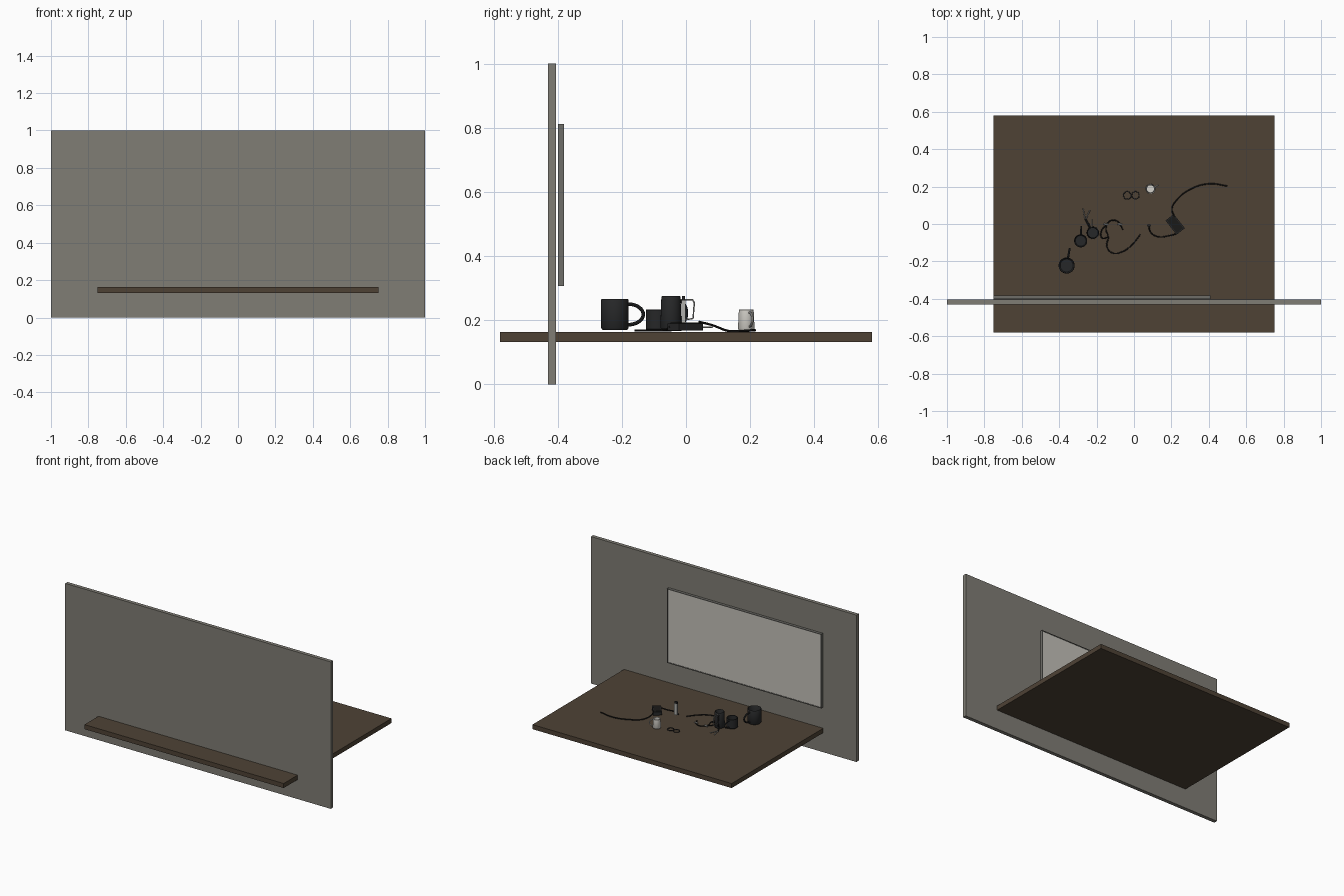
import bpy, bmesh, math
from mathutils import Vector

if "Cube" in bpy.data.objects:
    bpy.data.objects.remove(bpy.data.objects["Cube"])


def material(name, srgb):
    m = bpy.data.materials.new(name)
    lin = [((c / 255 + 0.055) / 1.055) ** 2.4 if c > 10 else c / 3295 for c in srgb]
    m.diffuse_color = (*lin, 1)
    m.use_nodes = True
    m.node_tree.nodes["Principled BSDF"].inputs["Base Color"].default_value = m.diffuse_color
    return m


WALL = material("wall grey", (128, 125, 117))
WOOD = material("dark brown wood", (78, 66, 53))
BOARD = material("pale board", (196, 193, 185))
FRAME = material("frame grey", (110, 109, 104))
BLACK = material("charcoal black", (38, 39, 40))
CABLE = material("cable black", (26, 25, 24))
WHITE = material("off white", (214, 211, 204))
METAL = material("light metal", (176, 176, 172))


def finish(name, bm, mat, smooth=False):
    bmesh.ops.recalc_face_normals(bm, faces=bm.faces)
    me = bpy.data.meshes.new(name)
    bm.to_mesh(me)
    bm.free()
    ob = bpy.data.objects.new(name, me)
    bpy.context.collection.objects.link(ob)
    me.materials.append(mat)
    if smooth:
        bpy.ops.object.select_all(action='DESELECT')
        ob.select_set(True)
        bpy.context.view_layer.objects.active = ob
        bpy.ops.object.shade_smooth_by_angle(angle=math.radians(40))
    return ob


def box(name, lo, hi, mat, turn=0):
    """Box between two corners, turned about its own upright axis."""
    bm = bmesh.new()
    bmesh.ops.create_cube(bm, size=1)
    for v in bm.verts:
        v.co = Vector([v.co[i] * (hi[i] - lo[i]) for i in range(3)])
    ob = finish(name, bm, mat)
    ob.location = [(a + b) / 2 for a, b in zip(lo, hi)]
    ob.rotation_euler.z = turn
    return ob


def lathe(name, profile, centre, mat, n=40):
    """Spin an (r, z) profile that starts and ends on the axis."""
    bm = bmesh.new()
    vs = [bm.verts.new((r, 0, z)) for r, z in profile]
    es = [bm.edges.new(p) for p in zip(vs, vs[1:])]
    bmesh.ops.spin(bm, geom=vs + es, axis=(0, 0, 1), cent=(0, 0, 0),
                   angle=2 * math.pi, steps=n, use_duplicate=False)
    bmesh.ops.remove_doubles(bm, verts=bm.verts, dist=1e-5)
    ob = finish(name, bm, mat, True)
    ob.location = centre
    return ob


def tube(name, pts, r, mat, cyclic=False, smooth=True):
    """Round tube through points, swept along a curve."""
    cu = bpy.data.curves.new(name, 'CURVE')
    cu.dimensions = '3D'
    cu.bevel_depth, cu.bevel_resolution = r, 2
    cu.use_fill_caps = not cyclic
    cu.resolution_u = 8
    if smooth:
        sp = cu.splines.new('BEZIER')
        sp.bezier_points.add(len(pts) - 1)
        for b, p in zip(sp.bezier_points, pts):
            b.co = p
            b.handle_left_type = b.handle_right_type = 'AUTO'
    else:
        sp = cu.splines.new('POLY')
        sp.points.add(len(pts) - 1)
        for b, p in zip(sp.points, pts):
            b.co = (*p, 1)
    sp.use_cyclic_u = cyclic
    ob = bpy.data.objects.new(name, cu)
    bpy.context.collection.objects.link(ob)
    cu.materials.append(mat)
    bpy.ops.object.select_all(action='DESELECT')
    ob.select_set(True)
    bpy.context.view_layer.objects.active = ob
    bpy.ops.object.convert(target='MESH')
    bpy.ops.object.shade_smooth_by_angle(angle=math.radians(40))
    return ob


def mug(name, x, y, z0, z1, r, reach, aim, mat, r_top=None, thick=0.004):
    """Open cup with a C-shaped handle that points along angle aim."""
    h, rt = z1 - z0, r_top or r
    lathe(name, [(0, 0), (r * .9, 0), (r, h * .06), (rt, h * .97), (rt - thick / 2, h),
                 (rt - thick, h * .97), (r - thick, h * .12), (r * .8, h * .07), (0, h * .07)],
          (x, y, z0), mat)
    d = Vector((math.cos(aim), math.sin(aim), 0))
    pts = []
    for i in range(9):
        a = math.radians(-90 + i * 22.5)
        out = r * .9 + (reach - r * .9) * math.cos(a)
        pts.append(Vector((x, y, z0 + h * (.5 + .34 * math.sin(a)))) + d * out)
    tube(name + "_handle", pts, r * .13, mat)


# wall and table top
box("back_wall", (-1, -.43, 0), (1, -.405, 1), WALL)
box("table_top", (-.75, -.58, .132), (.75, .58, .163), WOOD)

# wall board: pale panel with a slim frame
box("board_panel", (-.745, -.4, .313), (.405, -.384, .807), BOARD)
for nm, lo, hi in (("bottom", (-.75, -.4, .307), (.41, -.381, .313)),
                   ("top", (-.75, -.4, .807), (.41, -.381, .812)),
                   ("left", (-.75, -.4, .313), (-.745, -.381, .807)),
                   ("right", (.405, -.4, .313), (.41, -.381, .807))):
    box("board_frame_" + nm, lo, hi, FRAME)

# mugs
mug("large_mug", -.36, -.222, .17, .266, .043, .09, math.radians(80), BLACK)
mug("small_mug", -.285, -.09, .168, .234, .035, .076, math.radians(88), BLACK)
mug("tall_cup", -.22, -.047, .17, .275, .033, .055, math.radians(115), BLACK, .03)
mug("white_mug", .088, .188, .17, .234, .026, .046, math.radians(25), WHITE, .023)

# square wire handle on the tall cup
tube("wire_handle", [(-.225, -.018, .264), (-.225, .02, .264), (-.225, .026, .255),
                     (-.225, .022, .205), (-.225, -.015, .2)], .0025, METAL, smooth=False)

# small tools lying beside the cups
for i, (a, b) in enumerate((((-.272, .083), (-.262, .03)), ((-.235, .075), (-.258, .025)))):
    tube(f"tool_arm_{i}", [(*a, .178), (*b, .178)], .003, METAL, smooth=False)
    tube(f"tool_grip_{i}", [(*b, .178), (b[0] + .025, b[1] - .05, .176)], .004, BLACK, smooth=False)

# flat device with its power lead
box("device_body", (.192, -.05, .168), (.248, .046, .19), BLACK, math.radians(38))
box("device_screen", (.198, -.044, .19), (.242, .04, .193), CABLE, math.radians(38))
tube("power_lead", [(.215, .04, .195), (.203, .08, .185), (.23, .13, .167), (.3, .185, .167),
                    (.4, .215, .168), (.5, .203, .17)], .0035, CABLE)
tube("short_lead", [(.235, -.05, .18), (.19, -.062, .17), (.13, -.068, .17), (.09, -.045, .172),
                    (.078, -.005, .188)], .0035, CABLE)

# upright stick at the end of the short lead
box("stick_body", (.07, -.014, .185), (.09, -.002, .262), METAL)
box("stick_cap", (.071, -.013, .262), (.089, -.003, .275), BLACK)

# looped cable with pale plugs
tube("loop_cable", [(.035, -.055, .168), (-.01, -.11, .168), (-.06, -.147, .168),
                    (-.115, -.155, .168), (-.145, -.12, .168), (-.138, -.07, .168),
                    (-.15, -.025, .17), (-.13, .015, .172), (-.09, .015, .174),
                    (-.06, -.03, .172)], .0035, CABLE)
tube("branch_cable", [(-.138, -.07, .17), (-.17, -.075, .17), (-.175, -.04, .17),
                      (-.15, -.005, .172)], .0035, CABLE)
for i, x in enumerate((-.15, -.075)):
    tube(f"pale_plug_{i}", [(x - .012, 0, .174), (x + .012, -.004, .174)], .005, METAL, smooth=False)

# pair of small rings lying on the table
for i, x in enumerate((-.036, .008)):
    tube(f"small_ring_{i}", [(x + .02 * math.cos(k * math.pi / 4),
                              .153 + .02 * math.sin(k * math.pi / 4), .167) for k in range(8)],
         .0025, BLACK, cyclic=True)
tube("ring_bridge", [(-.018, .155, .167), (-.01, .155, .167)], .0025, BLACK, smooth=False)
